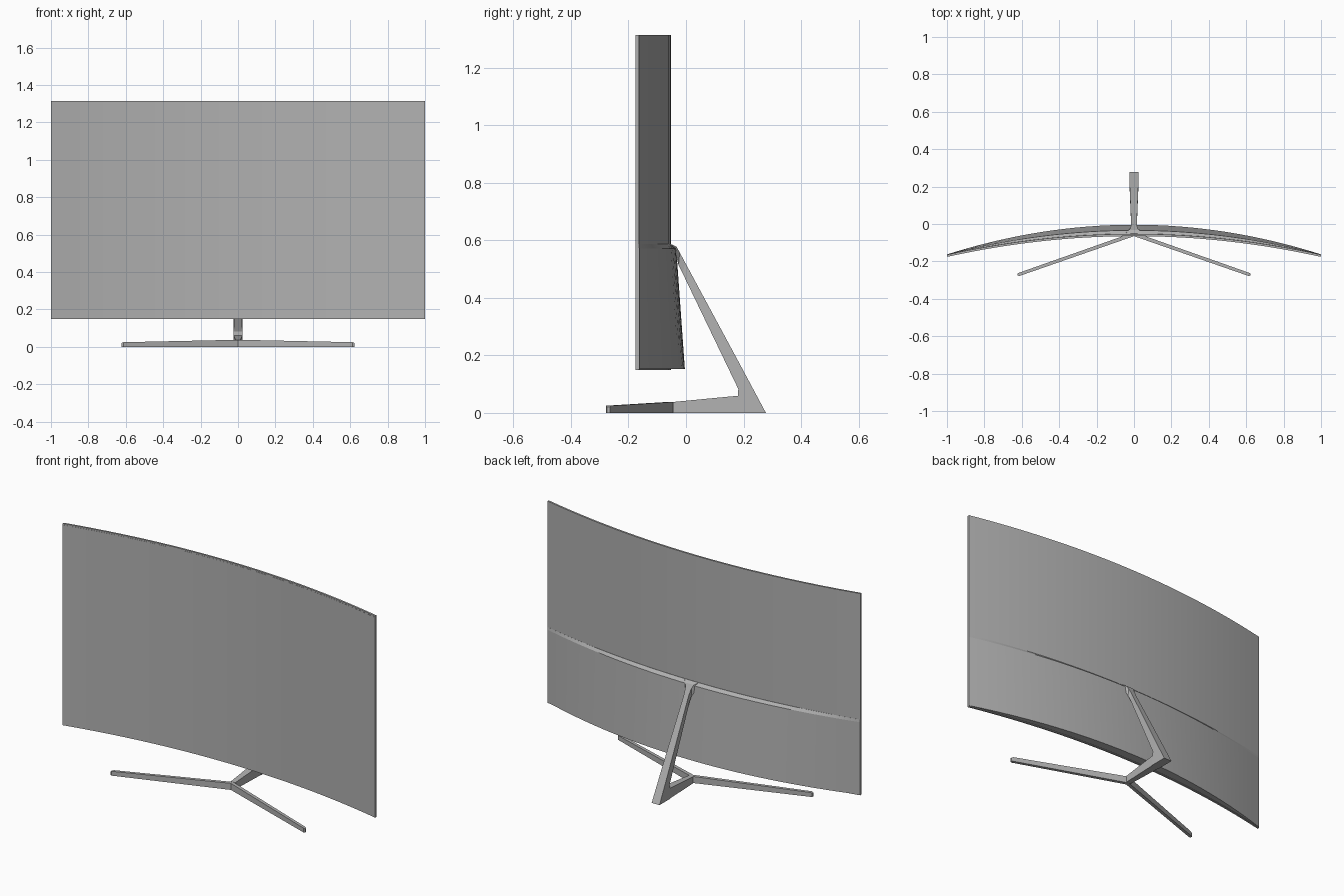
import bpy, bmesh

if "Cube" in bpy.data.objects:
    bpy.data.objects.remove(bpy.data.objects["Cube"])

# Dark grey plastic for every part
grey = bpy.data.materials.new("dark_grey_plastic")
grey.diffuse_color = (0.44, 0.44, 0.44, 1)
grey.use_nodes = True
grey.node_tree.nodes["Principled BSDF"].inputs["Base Color"].default_value = grey.diffuse_color

def loft(name, rings, smooth=False):
    """Skin closed rings of equal point count and cap both ends.
    smooth: shade smoothly from ring to ring, crisp along the length."""
    bm = bmesh.new()
    vs = [[bm.verts.new(p) for p in r] for r in rings]
    n = len(vs[0])
    for a, b in zip(vs, vs[1:]):
        for i in range(n):
            j = (i + 1) % n
            bm.faces.new((a[i], a[j], b[j], b[i])).smooth = smooth
    bm.faces.new(vs[0])
    bm.faces.new(vs[-1])
    if smooth:
        inner = {v for r in vs[1:-1] for v in r}
        for e in bm.edges:
            a, b = e.verts
            same_ring = abs(a.co.x - b.co.x) < 1e-5
            e.smooth = same_ring and a in inner
    bmesh.ops.recalc_face_normals(bm, faces=bm.faces)
    me = bpy.data.meshes.new(name)
    bm.to_mesh(me)
    bm.free()
    me.materials.append(grey)
    ob = bpy.data.objects.new(name, me)
    bpy.context.collection.objects.link(ob)
    return ob

def curved(name, profile, half=1.0, n=32):
    """Bowed slab: each profile point is (y at centre, y at x = 1, z)."""
    xs = [half * (2 * i / n - 1) for i in range(n + 1)]
    rings = [[(x, c + (e - c) * x * x, z) for c, e, z in profile] for x in xs]
    return loft(name, rings, True)

# Thin curved display panel and its glass
curved("panel", [(-0.064, -0.175, 0.149), (-0.064, -0.175, 1.315),
                 (-0.053, -0.164, 1.315), (-0.053, -0.164, 0.149)])
curved("screen_glass", [(-0.065, -0.176, 0.157), (-0.065, -0.176, 1.307),
                        (-0.060, -0.171, 1.307), (-0.060, -0.171, 0.157)], half=0.993)

# Thicker lower housing on the back, sloped ledge on top
curved("rear_housing", [(-0.058, -0.168, 0.152), (-0.058, -0.168, 0.587),
                        (-0.052, -0.1635, 0.587), (-0.034, -0.1625, 0.572),
                        (-0.004, -0.1625, 0.153)])

# Slanted neck, flaring where it joins the housing ledge
def neck_ring(w, outer, inner):
    return [(-w, *outer), (w, *outer), (w, *inner), (-w, *inner)]

loft("stand_neck", [
    neck_ring(0.042, (-0.048, 0.586), (-0.042, 0.560)),
    neck_ring(0.028, (-0.032, 0.577), (-0.030, 0.530)),
    neck_ring(0.019, (-0.022, 0.558), (-0.026, 0.515)),
    neck_ring(0.015, (-0.002, 0.521), (-0.012, 0.486)),
    neck_ring(0.023, (0.202, 0.142), (0.182, 0.083)),
    neck_ring(0.025, (0.278, 0.0), (0.175, 0.0))])

# Base spine running forward from the foot of the neck
def spine_ring(y, w, h):
    return [(-w, y, 0), (w, y, 0), (w, y, h), (-w, y, h)]

loft("base_spine", [spine_ring(0.20, 0.023, 0.062),
                    spine_ring(0.175, 0.0225, 0.059),
                    spine_ring(-0.045, 0.014, 0.038)])

# Two splayed front legs, tapering in height, narrowed at the tip
def leg_ring(s, x, yf, yb, h):
    return [(s * x, yf, 0), (s * x, yb, 0), (s * x, yb, h), (s * x, yf, h)]

for s, side in ((-1, "left"), (1, "right")):
    loft("front_leg_" + side, [
        leg_ring(s, 0.0, -0.065, -0.044, 0.038),
        leg_ring(s, 0.613, -0.278, -0.260, 0.025),
        leg_ring(s, 0.622, -0.275, -0.265, 0.021)])
